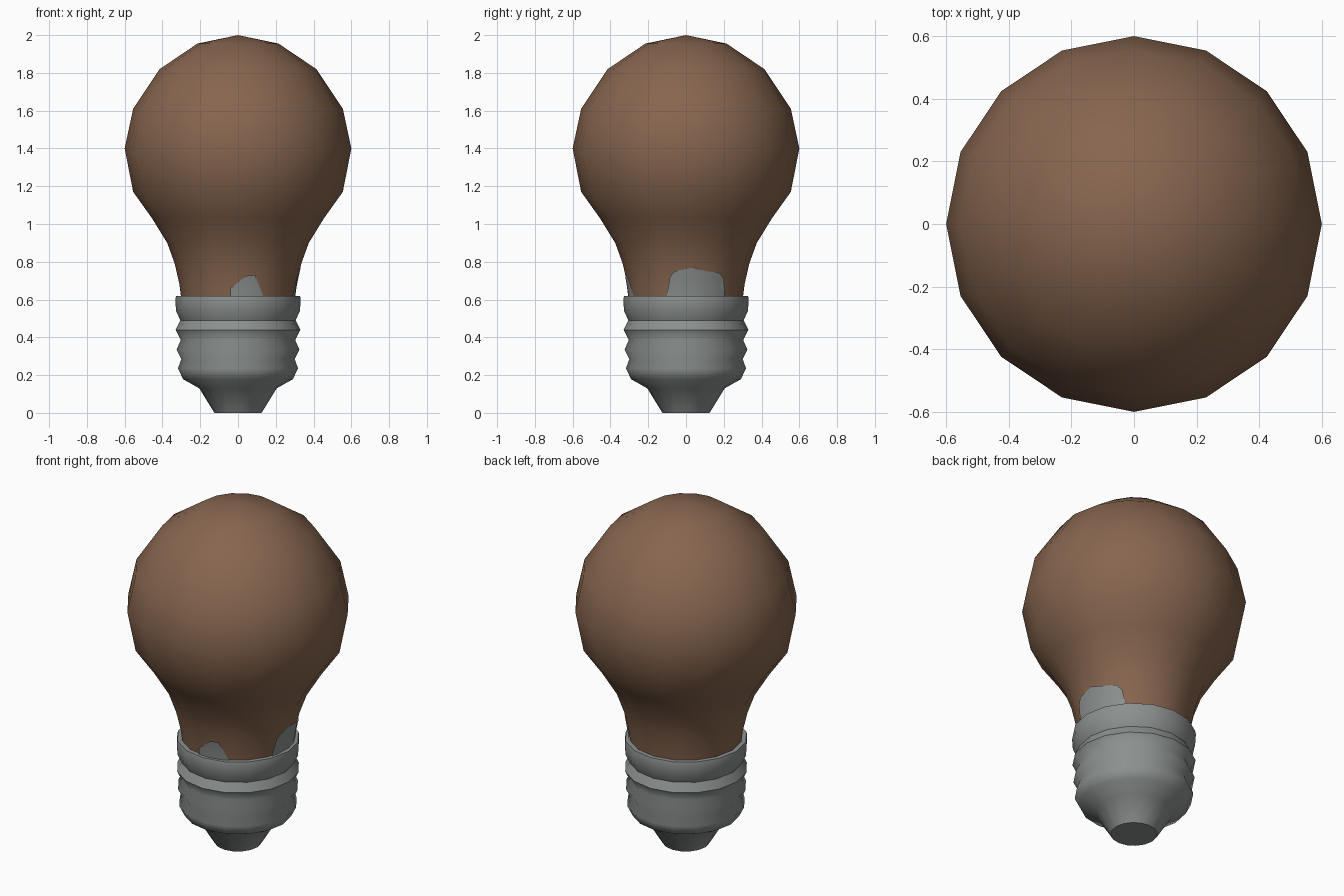
import bpy, bmesh, math

if "Cube" in bpy.data.objects:
    bpy.data.objects.remove(bpy.data.objects["Cube"])

SIDES = 16


def material(name, rgb):
    m = bpy.data.materials.new(name)
    m.use_nodes = True
    m.diffuse_color = (*rgb, 1)
    m.node_tree.nodes["Principled BSDF"].inputs["Base Color"].default_value = (*rgb, 1)
    return m


def finish(bm, name, mat, angle):
    mesh = bpy.data.meshes.new(name)
    bm.to_mesh(mesh)
    bm.free()
    obj = bpy.data.objects.new(name, mesh)
    bpy.context.collection.objects.link(obj)
    mesh.materials.append(mat)
    bpy.ops.object.select_all(action="DESELECT")
    obj.select_set(True)
    bpy.context.view_layer.objects.active = obj
    bpy.ops.object.shade_smooth_by_angle(angle=math.radians(angle))
    return obj


def lathe(name, profile, mat, angle):
    """Turn a bottom-to-top (radius, z) profile; zero radius makes a pole."""
    bm = bmesh.new()
    rings = []
    for r, z in profile:
        count = SIDES if r > 0 else 1
        turns = [math.tau * i / SIDES for i in range(count)]
        rings.append([bm.verts.new((r * math.cos(a), r * math.sin(a), z)) for a in turns])
    for low, high in zip(rings, rings[1:]):
        for i in range(SIDES):
            j = (i + 1) % SIDES
            if len(low) == 1:
                bm.faces.new((low[0], high[j], high[i]))
            elif len(high) == 1:
                bm.faces.new((low[i], low[j], high[0]))
            else:
                bm.faces.new((low[i], low[j], high[j], high[i]))
    return finish(bm, name, mat, angle)


def glass_radius(z):
    for (r0, z0), (r1, z1) in zip(glass_profile, glass_profile[1:]):
        if z0 <= z <= z1:
            return r0 + (r1 - r0) * (z - z0) / (z1 - z0)
    return glass_profile[0][0]


def neck_patch(name, facing, outline, mat):
    """Thin plate hugging the neck; outline holds (sideways offset, top z)."""
    bm = bmesh.new()
    columns = []
    for side, top in outline:
        column = []
        for k in range(4):
            z = 0.61 + (top - 0.61) * k / 3
            r = glass_radius(z) + 0.004
            a = facing + math.asin(side / r)
            column.append(bm.verts.new((r * math.cos(a), r * math.sin(a), z)))
        columns.append(column)
    for c, d in zip(columns, columns[1:]):
        for k in range(3):
            bm.faces.new((c[k], d[k], d[k + 1], c[k + 1]))
    return finish(bm, name, mat, 60)


brown = material("brown glass", (0.24, 0.13, 0.077))
grey = material("grey metal", (0.26, 0.28, 0.272))

# Glass bulb with tapering neck
glass_profile = [(0.30, 0.60), (0.31, 0.68), (0.335, 0.79), (0.375, 0.90),
                 (0.455, 1.03), (0.555, 1.17), (0.60, 1.40), (0.555, 1.61),
                 (0.415, 1.82), (0.215, 1.955), (0, 2.0)]
lathe("glass_bulb", glass_profile, brown, 40)

# Threaded metal cap with tapered contact
lathe("screw_base", [(0, 0), (0.125, 0), (0.205, 0.13), (0.29, 0.178),
                     (0.318, 0.235), (0.30, 0.285), (0.325, 0.335),
                     (0.303, 0.385), (0.33, 0.44), (0.305, 0.49),
                     (0.328, 0.54), (0.332, 0.60), (0.328, 0.62),
                     (0.295, 0.62)], grey, 50)

# Metal patches rising onto the neck
neck_patch("front_patch", -math.pi / 2,
           [(-0.04, 0.66), (0, 0.69), (0.04, 0.725), (0.09, 0.73), (0.11, 0.68), (0.13, 0.63)], grey)
neck_patch("left_patch", 0,
           [(-0.10, 0.63), (-0.085, 0.72), (-0.06, 0.75), (0.04, 0.77),
            (0.11, 0.75), (0.18, 0.74), (0.20, 0.71), (0.205, 0.63)], grey)
